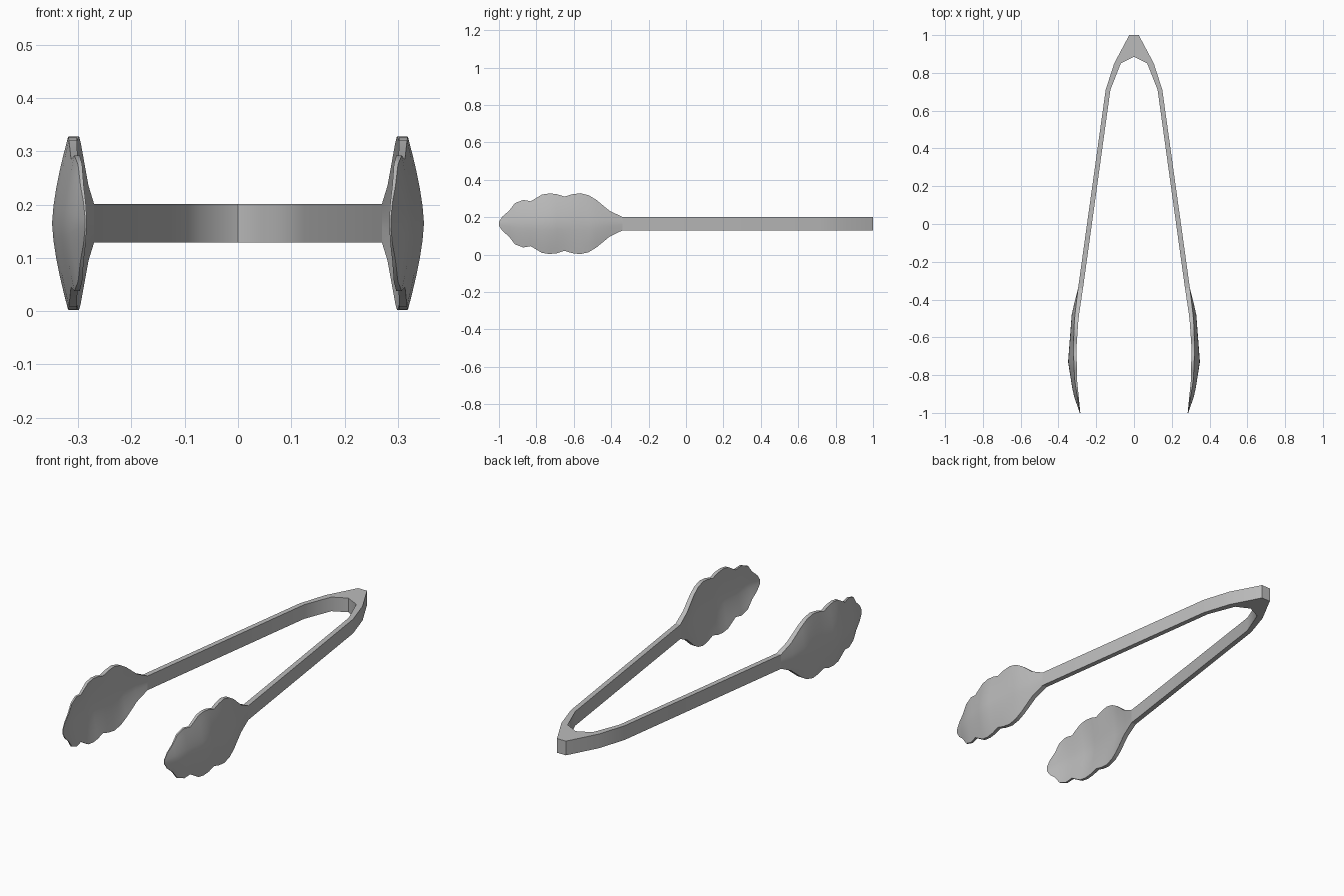
import bpy
import bmesh
from mathutils import Vector

default_cube = bpy.data.objects.get("Cube")
if default_cube:
    bpy.data.objects.remove(default_cube, do_unlink=True)

MID_Z = 0.165
HALF_STRIP = 0.036
COLUMNS = 10

# Brushed steel, the only colour
steel = bpy.data.materials.new("steel_grey")
steel.use_nodes = True
colour = (0.5, 0.5, 0.5, 1)
steel.diffuse_color = colour
steel.node_tree.nodes["Principled BSDF"].inputs["Base Color"].default_value = colour


def finish(bm, name):
    """Turn a bmesh into a smooth shaded steel object."""
    bmesh.ops.recalc_face_normals(bm, faces=bm.faces)
    mesh = bpy.data.meshes.new(name)
    bm.to_mesh(mesh)
    bm.free()
    mesh.materials.append(steel)
    obj = bpy.data.objects.new(name, mesh)
    bpy.context.collection.objects.link(obj)
    bpy.ops.object.select_all(action='DESELECT')
    obj.select_set(True)
    bpy.context.view_layer.objects.active = obj
    bpy.ops.object.shade_smooth_by_angle(angle=0.78)
    return obj


def interpolate(table, y):
    """Read a value from (y, value) pairs that run from back to front."""
    for (y0, v0), (y1, v1) in zip(table, table[1:]):
        if y >= y1:
            return v0 + (v1 - v0) * (y0 - y) / (y0 - y1)
    return table[-1][1]


# Bent strip: the half profile is mirrored, then extruded upwards
outer = [(0.025, 1), (0.105, 0.85), (0.15, 0.71), (0.296, -0.34)]
inner = [(0.27, -0.34), (0.125, 0.71), (0.07, 0.85)]
half = outer + inner
profile = half + [(0, 0.885)] + [(-x, y) for x, y in reversed(half)]

bm = bmesh.new()
base = bm.faces.new([bm.verts.new((x, y, MID_Z - HALF_STRIP)) for x, y in profile])
extruded = bmesh.ops.extrude_face_region(bm, geom=[base])
top_verts = [g for g in extruded["geom"] if isinstance(g, bmesh.types.BMVert)]
bmesh.ops.translate(bm, verts=top_verts, vec=Vector((0, 0, HALF_STRIP * 2)))
finish(bm, "handle_strip")

# Scalloped outline of a gripping head: (y, half height)
outline = [(-0.34, HALF_STRIP), (-0.41, 0.07), (-0.48, 0.128), (-0.52, 0.152),
           (-0.565, 0.163), (-0.61, 0.157), (-0.65, 0.145), (-0.69, 0.158),
           (-0.73, 0.162), (-0.77, 0.156), (-0.83, 0.12), (-0.87, 0.127),
           (-0.915, 0.11), (-0.945, 0.07), (-0.98, 0.04), (-1, 0.01)]
rim_x = [(-0.34, 0.27), (-0.5, 0.294), (-0.65, 0.304), (-0.82, 0.302), (-1, 0.284)]
crown_x = [(-0.34, 0.296), (-0.47, 0.329), (-0.73, 0.349), (-0.9, 0.322), (-1, 0.287)]
thickness = [(-0.34, 0.026), (-0.5, 0.021), (-0.8, 0.014), (-1, 0.003)]

# Gripping heads: spoon-like shells bridged from ring to ring
bm = bmesh.new()
rings = []
for y, height in outline:
    rim, thick = interpolate(rim_x, y), interpolate(thickness, y)
    bulge = max(0, interpolate(crown_x, y) - rim - thick)
    section = []
    for i in range(COLUMNS + 1):
        t = 2 * i / COLUMNS - 1
        section.append((rim + bulge * (1 - abs(t) ** 1.5), MID_Z + t * height))
    points = [(x + thick, z) for x, z in section] + section[::-1]
    rings.append([bm.verts.new((x, y, z)) for x, z in points])

for a, b in zip(rings, rings[1:]):
    for i in range(len(a)):
        j = (i + 1) % len(a)
        bm.faces.new((a[i], a[j], b[j], b[i]))
bm.faces.new(rings[-1])
heads = finish(bm, "gripping_heads")
mirror = heads.modifiers.new("other_side", 'MIRROR')
mirror.use_axis = (True, False, False)
